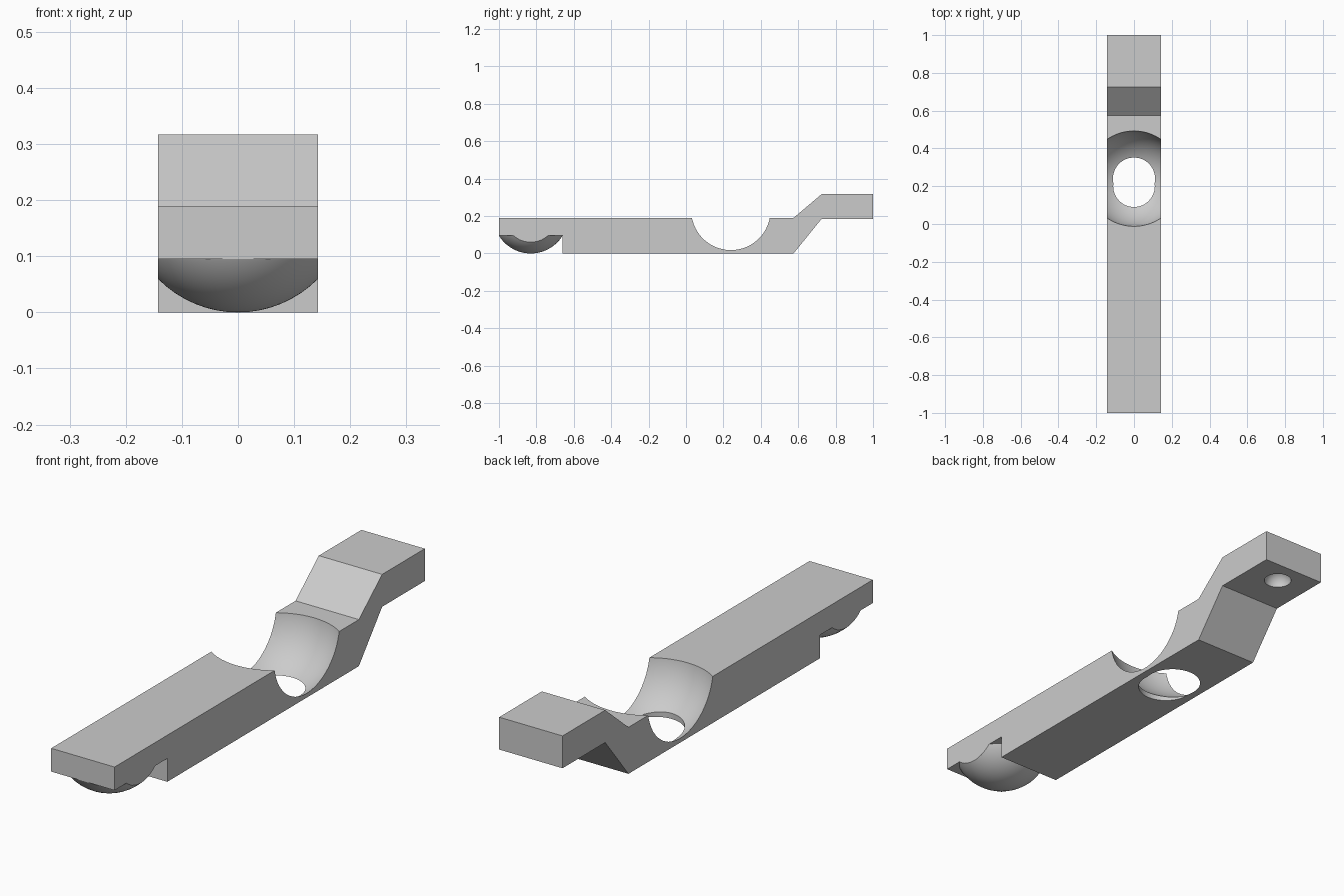
import bpy, bmesh
from mathutils import Matrix

if "Cube" in bpy.data.objects:
    bpy.data.objects.remove(bpy.data.objects["Cube"])

W = 0.143  # half width


def make(name, bm):
    bmesh.ops.recalc_face_normals(bm, faces=bm.faces)
    me = bpy.data.meshes.new(name)
    bm.to_mesh(me)
    bm.free()
    ob = bpy.data.objects.new(name, me)
    bpy.context.collection.objects.link(ob)
    return ob


def bar(name, profile):
    """Extrude a (y, z) outline across the width."""
    bm = bmesh.new()
    face = bm.faces.new([bm.verts.new((-W, y, z)) for y, z in profile])
    ext = bmesh.ops.extrude_face_region(bm, geom=[face])
    verts = [g for g in ext["geom"] if isinstance(g, bmesh.types.BMVert)]
    bmesh.ops.translate(bm, verts=verts, vec=(2 * W, 0, 0))
    return make(name, bm)


def ball(name, y, z, r, seg=64):
    bm = bmesh.new()
    bmesh.ops.create_uvsphere(bm, u_segments=seg, v_segments=seg // 2, radius=r,
                              matrix=Matrix.Translation((0, y, z)))
    return make(name, bm)


def cylinder(name, y, z, r, depth):
    bm = bmesh.new()
    bmesh.ops.create_cone(bm, cap_ends=True, segments=64, radius1=r, radius2=r,
                          depth=depth, matrix=Matrix.Translation((0, y, z)))
    return make(name, bm)


def boolean(ob, tool, op):
    """Apply an exact boolean and discard the tool."""
    tool.hide_render = True
    mod = ob.modifiers.new(op.title(), 'BOOLEAN')
    mod.object, mod.operation, mod.solver = tool, op, 'EXACT'
    bpy.context.view_layer.objects.active = ob
    bpy.ops.object.modifier_apply(modifier=mod.name)
    bpy.data.objects.remove(tool)


# Cranked bar with a stepped front end
body = bar("clip_arm", [(-1, 0.19), (-1, 0.095), (-0.66, 0.095), (-0.66, 0),
                        (0.575, 0), (0.725, 0.185), (1, 0.185), (1, 0.317),
                        (0.725, 0.317), (0.575, 0.19)])

# Round bump under the front end, trimmed to the bar width
bump = ball("grip_bump", -0.83, 0.2, 0.2)
boolean(bump, bar("bump_trim", [(-1, -0.1), (-0.66, -0.1), (-0.66, 0.095), (-1, 0.095)]),
        'INTERSECT')
boolean(body, bump, 'UNION')

# Round scoop on top, pivot hole and small dimple under the tail
boolean(body, ball("scoop_cutter", 0.24, 0.23, 0.256), 'DIFFERENCE')
boolean(body, cylinder("hole_cutter", 0.2, 0, 0.11, 0.3), 'DIFFERENCE')
boolean(body, ball("dimple_cutter", 0.9, 0.185, 0.054, 32), 'DIFFERENCE')

bpy.context.view_layer.objects.active = body
body.select_set(True)
bpy.ops.object.shade_smooth_by_angle(angle=0.5)
